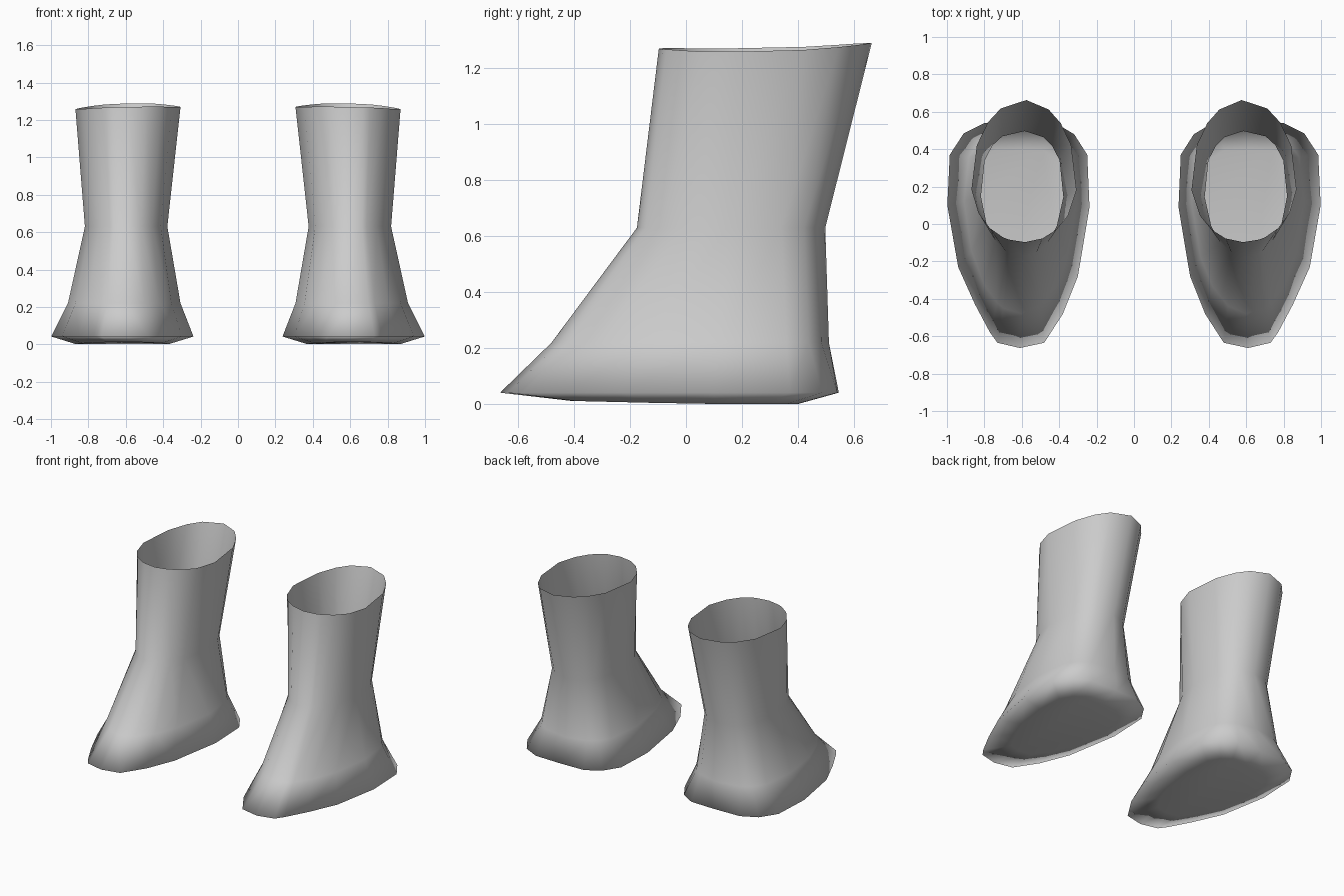
import bpy, bmesh
from math import atan2, cos, sin

if "Cube" in bpy.data.objects:
    bpy.data.objects.remove(bpy.data.objects["Cube"])

# widest outline of the right boot, just above the ground (x, y)
SOLE = [(.60, .545), (.80, .54), (.91, .485), (.985, .37), (.998, .10),
        (.94, -.23), (.85, -.43), (.77, -.58), (.73, -.635), (.61, -.663),
        (.48, -.635), (.38, -.48), (.30, -.28), (.238, .09), (.25, .37),
        (.32, .48), (.42, .54)]


def angle(x, y):
    ry = .345 if y > .2 else .863
    return atan2((y - .2) / ry, (x - .617) / .38)


ANGLES = [angle(x, y) for x, y in SOLE]


def egg(cx, rx, front, mid, back, z, n=1.0):
    """Egg-shaped ring; n < 1 makes the back half squarer."""
    pts = []
    for a in ANGLES:
        c, s = cos(a), sin(a)
        p = n if s > 0 else 1.0
        x = cx + rx * (abs(c) ** p) * (1 if c > 0 else -1)
        y = mid + ((back - mid) * s ** p if s > 0 else (mid - front) * s)
        pts.append((x, y, z))
    return pts


def boot(name, side):
    # sole, edge, instep, ankle and open rim
    sole = [(.62 + (x - .62) * .66, -.005 + (y + .06) * .67 + .0,
             .002 if y > 0 else .002 - .016 * y) for x, y in SOLE]
    edge = [(x, y, .042) for x, y in SOLE]
    instep = egg(.608, .303, -.48, .2, .51, .22, .85)
    ankle = egg(.598, .222, -.175, .19, .497, .63, .9)
    rim = [(x, y, z + .03 * max(0, (y - .22) / .44) ** 2
            + .01 * max(0, (.05 - y) / .145) + .012 * max(0, .59 - x) / .28)
           for x, y, z in egg(.588, .283, -.097, .22, .663, 1.258)]

    bm = bmesh.new()
    rings = [[bm.verts.new((side * x, y, z)) for x, y, z in ring]
             for ring in (sole, edge, instep, ankle, rim)]
    n = len(SOLE)
    for lo, hi in zip(rings, rings[1:]):
        for i in range(n):
            j = (i + 1) % n
            bm.faces.new((lo[j], lo[i], hi[i], hi[j]))
    bm.faces.new(rings[0])
    if side < 0:
        bmesh.ops.reverse_faces(bm, faces=bm.faces[:])
    for f in bm.faces:
        f.smooth = True
    me = bpy.data.meshes.new(name)
    bm.to_mesh(me)
    bm.free()
    ob = bpy.data.objects.new(name, me)
    bpy.context.collection.objects.link(ob)


boot("right_boot", 1)
boot("left_boot", -1)
